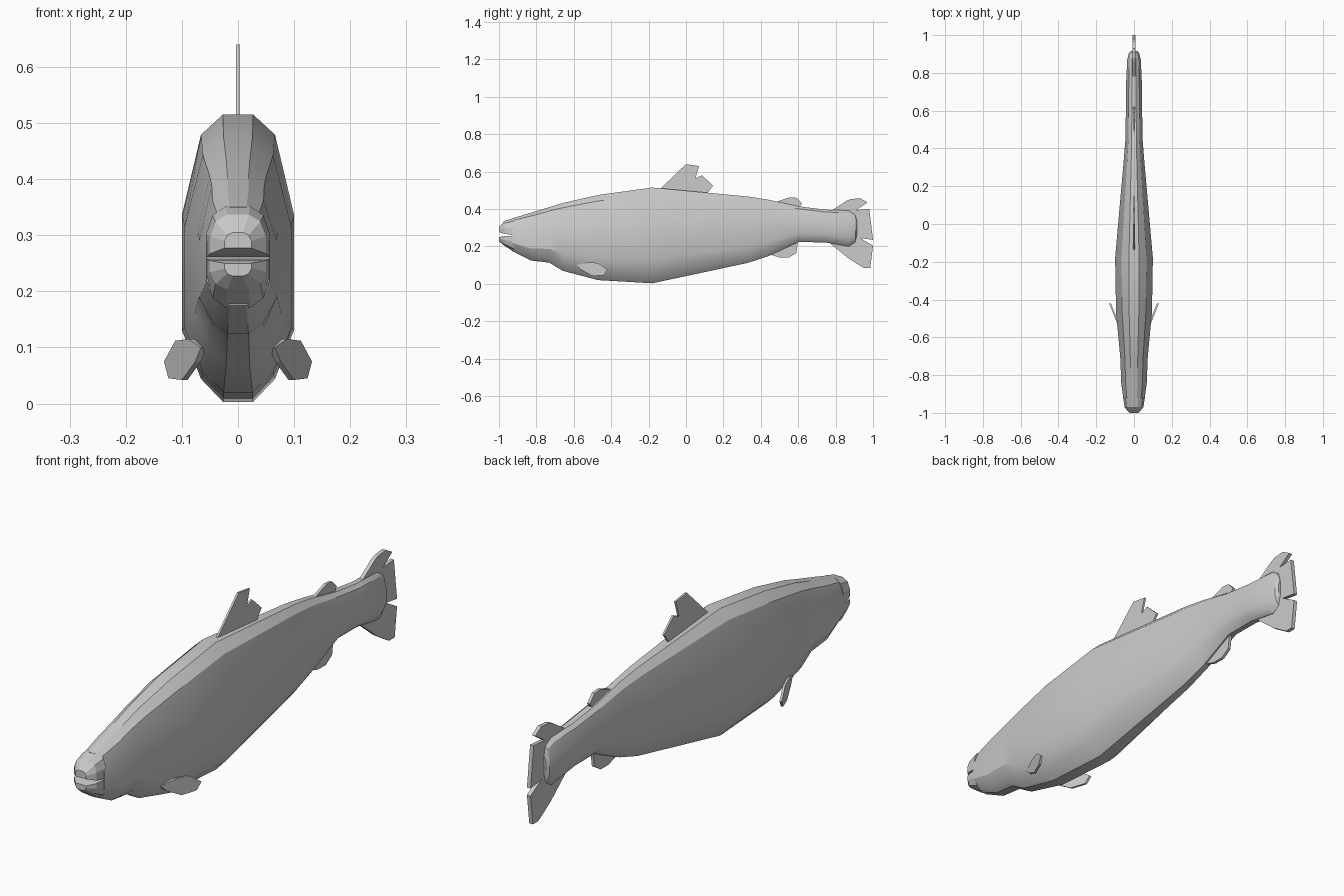
import bpy, bmesh, math

if "Cube" in bpy.data.objects:
    bpy.data.objects.remove(bpy.data.objects["Cube"])


def make_object(name, bm, smooth=False):
    bmesh.ops.recalc_face_normals(bm, faces=bm.faces)
    mesh = bpy.data.meshes.new(name)
    bm.to_mesh(mesh)
    bm.free()
    ob = bpy.data.objects.new(name, mesh)
    bpy.context.collection.objects.link(ob)
    if smooth:
        bpy.ops.object.select_all(action='DESELECT')
        ob.select_set(True)
        bpy.context.view_layer.objects.active = ob
        bpy.ops.object.shade_smooth_by_angle(angle=math.radians(25))
    return ob


def loft(name, section, stations, smooth=False):
    """section: (width, height) fractions of the right half, top to bottom;
    stations: (y, half width, bottom z, top z)."""
    bm = bmesh.new()
    outline = section + [(-u, v) for u, v in reversed(section)]
    rings = [[bm.verts.new((u * w, y, zb + v * (zt - zb))) for u, v in outline]
             for y, w, zb, zt in stations]
    n = len(outline)
    for a, b in zip(rings, rings[1:]):
        for i in range(n):
            j = (i + 1) % n
            bm.faces.new((a[i], a[j], b[j], b[i]))
    bm.faces.new(rings[0])
    bm.faces.new(rings[-1])
    return make_object(name, bm, smooth)


def plate(name, outline, half, place=lambda y: 0.0):
    """Flat fin from a (y, z) outline; place gives its x position along y."""
    bm = bmesh.new()
    sides = [[bm.verts.new((place(y) + s * half, y, z)) for y, z in outline]
             for s in (-1, 1)]
    n = len(outline)
    for side in sides:
        bm.faces.new(side)
    for i in range(n):
        j = (i + 1) % n
        bm.faces.new((sides[0][i], sides[0][j], sides[1][j], sides[1][i]))
    return make_object(name, bm)


# Body
loft("body",
     [(.27, 1), (.66, .93), (1, .65), (1, .25), (.66, .08), (.27, 0)],
     [(-.93, .056, .175, .35), (-.83, .069, .125, .38), (-.73, .071, .113, .41),
      (-.66, .077, .07, .432), (-.47, .095, .02, .475), (-.18, .10, .003, .515),
      (.33, .055, .112, .467), (.44, .046, .148, .45), (.60, .043, .223, .415),
      (.74, .042, .222, .397), (.87, .036, .20, .392), (.905, .027, .222, .37),
      (.915, .018, .26, .335)], True)

# Jaws with an open mouth between them
upper = [(.38, 1), (.8, .82), (1, .45), (1, 0)]
loft("upper_jaw", upper,
     [(-1.0, .024, .277, .305), (-.97, .05, .267, .337), (-.92, .057, .26, .352)])
lower = [(1, 1), (1, .6), (.8, .2), (.38, 0)]
loft("lower_jaw", lower,
     [(-1.0, .024, .227, .25), (-.97, .05, .203, .255), (-.92, .057, .171, .258)])

# Fins along the middle
plate("dorsal_fin", [(-.14, .505), (0, .64), (.07, .63), (.05, .565), (.085, .58),
                     (.145, .525), (.11, .48)], .004)
plate("adipose_fin", [(.46, .43), (.53, .455), (.555, .463), (.59, .46),
                      (.605, .445), (.62, .43), (.60, .40)], .006)
plate("anal_fin", [(.44, .16), (.50, .14), (.55, .14), (.59, .165),
                   (.60, .24), (.54, .22)], .006)
plate("tail_fin", [(.76, .38), (.86, .445), (.88, .453), (.93, .458), (.97, .435),
                   (.91, .395), (.98, .40), (1.0, .235), (.93, .245), (1.0, .205),
                   (.985, .085), (.95, .085), (.87, .135), (.76, .225)], .008)

# Pair of side fins
side_fin = [(-.585, .10), (-.53, .115), (-.47, .112), (-.42, .075),
            (-.44, .045), (-.50, .042), (-.56, .075)]
for label, s in (("left", 1), ("right", -1)):
    plate(label + "_pectoral_fin", side_fin, .005,
          lambda y, s=s: s * (.127 + (y + .42) * .4))
